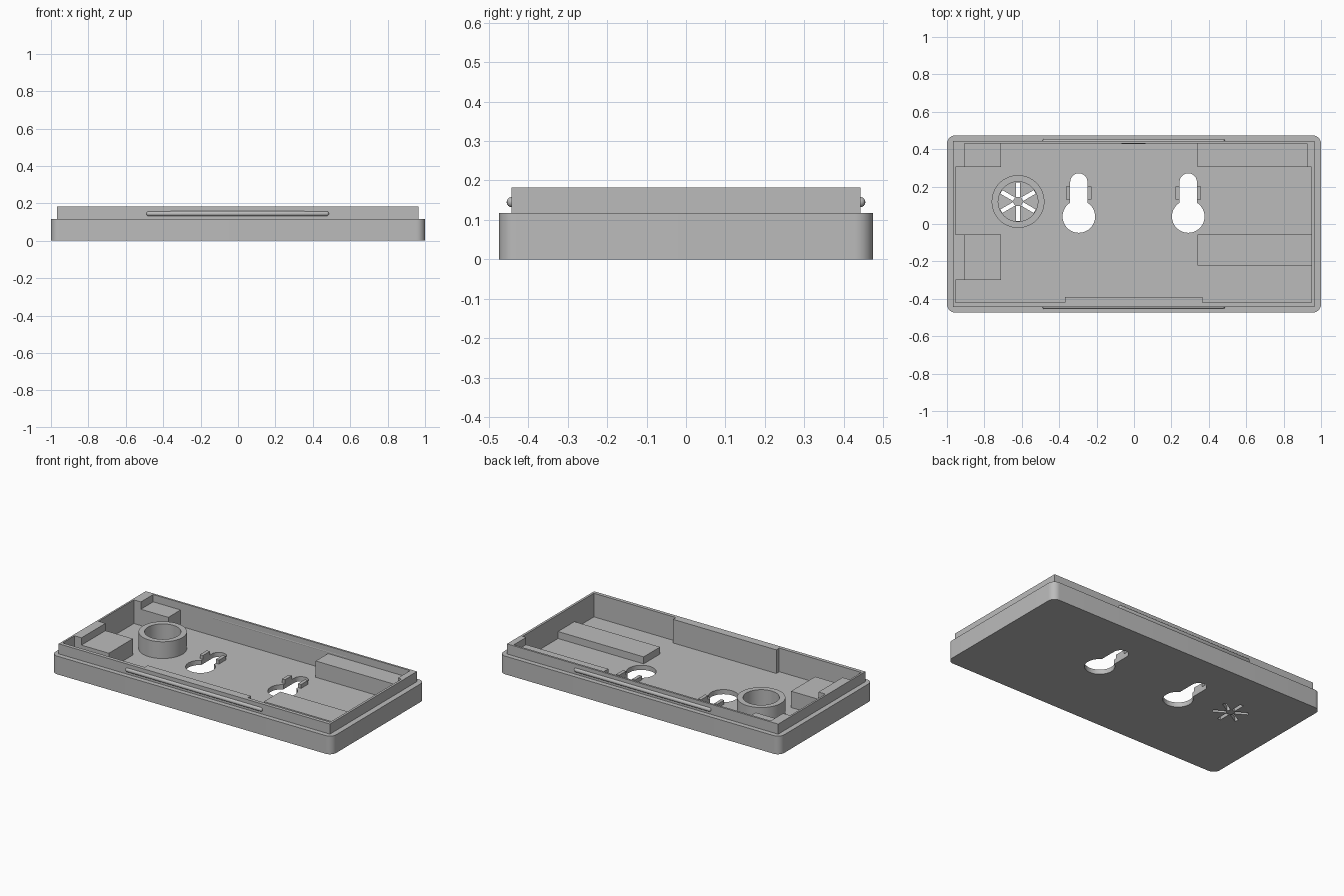
import bpy, bmesh, math
from mathutils import Vector

cube = bpy.data.objects.get("Cube")
if cube:
    bpy.data.objects.remove(cube, do_unlink=True)

grey = bpy.data.materials.new("plain grey")
grey.use_nodes = True
GREY = (0.5, 0.5, 0.5, 1)
grey.diffuse_color = GREY
grey.node_tree.nodes["Principled BSDF"].inputs["Base Color"].default_value = GREY

FLOOR = 0.03
SHOULDER = 0.117
RIM = 0.182


def prism(name, outline, z0, z1):
    """Extrude a counter-clockwise outline from z0 to z1."""
    bm = bmesh.new()
    base = bm.faces.new([bm.verts.new((x, y, z0)) for x, y in outline])
    top = bmesh.ops.extrude_face_region(bm, geom=[base], use_keep_orig=True)
    for v in top["geom"]:
        if isinstance(v, bmesh.types.BMVert):
            v.co.z = z1
    bmesh.ops.recalc_face_normals(bm, faces=bm.faces)
    mesh = bpy.data.meshes.new(name)
    bm.to_mesh(mesh)
    bm.free()
    mesh.materials.append(grey)
    obj = bpy.data.objects.new(name, mesh)
    bpy.context.collection.objects.link(obj)
    return obj


def rect(x0, x1, y0, y1):
    return [(x0, y0), (x1, y0), (x1, y1), (x0, y1)]


def arc(cx, cy, r, a0, a1, n):
    angles = [math.radians(a0 + (a1 - a0) * i / n) for i in range(n + 1)]
    return [(cx + r * math.cos(a), cy + r * math.sin(a)) for a in angles]


def circle(cx, cy, r, n=64):
    return arc(cx, cy, r, 0, 360, n)[:-1]


def combine(target, tool, operation):
    """Apply a boolean and discard the tool."""
    mod = target.modifiers.new(operation, "BOOLEAN")
    mod.operation, mod.solver, mod.object = operation, "EXACT", tool
    bpy.context.view_layer.objects.active = target
    bpy.ops.object.modifier_apply(modifier=mod.name)
    bpy.data.objects.remove(tool, do_unlink=True)


def smooth(obj):
    bpy.ops.object.select_all(action="DESELECT")
    obj.select_set(True)
    bpy.context.view_layer.objects.active = obj
    bpy.ops.object.shade_smooth_by_angle(angle=math.radians(30))


# Rounded tray with a square raised lip
W, D, R = 1.0, 0.474, 0.045
outline = []
for sx, sy, a in ((1, 1, 0), (-1, 1, 90), (-1, -1, 180), (1, -1, 270)):
    outline += arc(sx * (W - R), sy * (D - R), R, a, a + 90, 10)
case = prism("case", outline, 0, SHOULDER)
combine(case, prism("lip", rect(-0.967, 0.965, -0.443, 0.443), 0.06, RIM), "UNION")

# Inner cavity, stepped where the walls are thicker
cavity = [(-0.955, -0.42), (-0.37, -0.42), (-0.37, -0.39), (0.365, -0.39),
          (0.365, -0.42), (0.95, -0.42), (0.95, 0.305), (0.925, 0.305),
          (0.925, 0.43), (-0.905, 0.43), (-0.905, 0.305), (-0.955, 0.305),
          (-0.955, -0.055), (-0.905, -0.055), (-0.905, -0.3), (-0.955, -0.3)]
combine(case, prism("cavity", cavity, FLOOR, 0.3), "DIFFERENCE")

# Keyhole slots for hanging, with raised guides beside each neck
NECK, HEAD, HEAD_Y = 0.046, 0.087, 0.04
tilt = math.degrees(math.acos(NECK / HEAD))
for side, cx in (("right", -0.295), ("left", 0.29)):
    hole = arc(cx, 0.225, NECK, 0, 180, 24)
    hole += arc(cx, HEAD_Y, HEAD, 180 - tilt, 360 + tilt, 48)
    combine(case, prism("keyhole", hole, -0.1, 0.1), "DIFFERENCE")
    for s in (-1, 1):
        x0, x1 = sorted((cx + s * NECK, cx + s * 0.068))
        prism(f"{side}_keyhole_guide", rect(x0, x1, 0.13, 0.2), FLOOR - 0.01, 0.055)

# Star of vent slots in the floor
VX, VY = -0.62, 0.12
for i in range(6):
    a = math.radians(30 + 60 * i)
    u, v = Vector((math.cos(a), math.sin(a))), Vector((-math.sin(a), math.cos(a)))
    slot = [Vector((VX, VY)) + u * r + v * w
            for r, w in ((0.025, -0.011), (0.103, -0.011), (0.103, 0.011), (0.025, 0.011))]
    combine(case, prism("vent_slot", slot, -0.1, 0.1), "DIFFERENCE")
smooth(case)

# Round collar around the vent
collar = prism("vent_collar", circle(VX, VY, 0.141), FLOOR - 0.01, 0.138)
combine(collar, prism("collar_bore", circle(VX, VY, 0.106), -0.1, 0.3), "DIFFERENCE")
smooth(collar)

# Support blocks on the floor
for name, x0, x1, y0, y1, top in (
        ("back_right_block", -0.91, -0.71, 0.305, 0.435, 0.135),
        ("front_right_block", -0.91, -0.71, -0.3, -0.055, 0.135),
        ("back_left_block", 0.34, 0.955, 0.305, 0.435, 0.135),
        ("low_left_bar", 0.34, 0.955, -0.222, -0.055, 0.075)):
    prism(name, rect(x0, x1, y0, y1), FLOOR - 0.01, top)

# Rounded snap ridges along the front and back of the lip
RIDGE = 0.013
for name, y in (("front_snap_ridge", -0.442), ("back_snap_ridge", 0.442)):
    bpy.ops.mesh.primitive_uv_sphere_add(segments=24, ring_count=12, radius=RIDGE)
    ridge = bpy.context.object
    ridge.name = name
    for v in ridge.data.vertices:
        # Stretch the sphere lengthwise into a capsule
        if abs(v.co.x) < 1e-6:
            v.co.x = 0
        v.co.x += 0.475 * ((v.co.x > 0) - (v.co.x < 0))
    ridge.location = (-0.002, y, 0.145)
    ridge.data.materials.append(grey)
    smooth(ridge)
